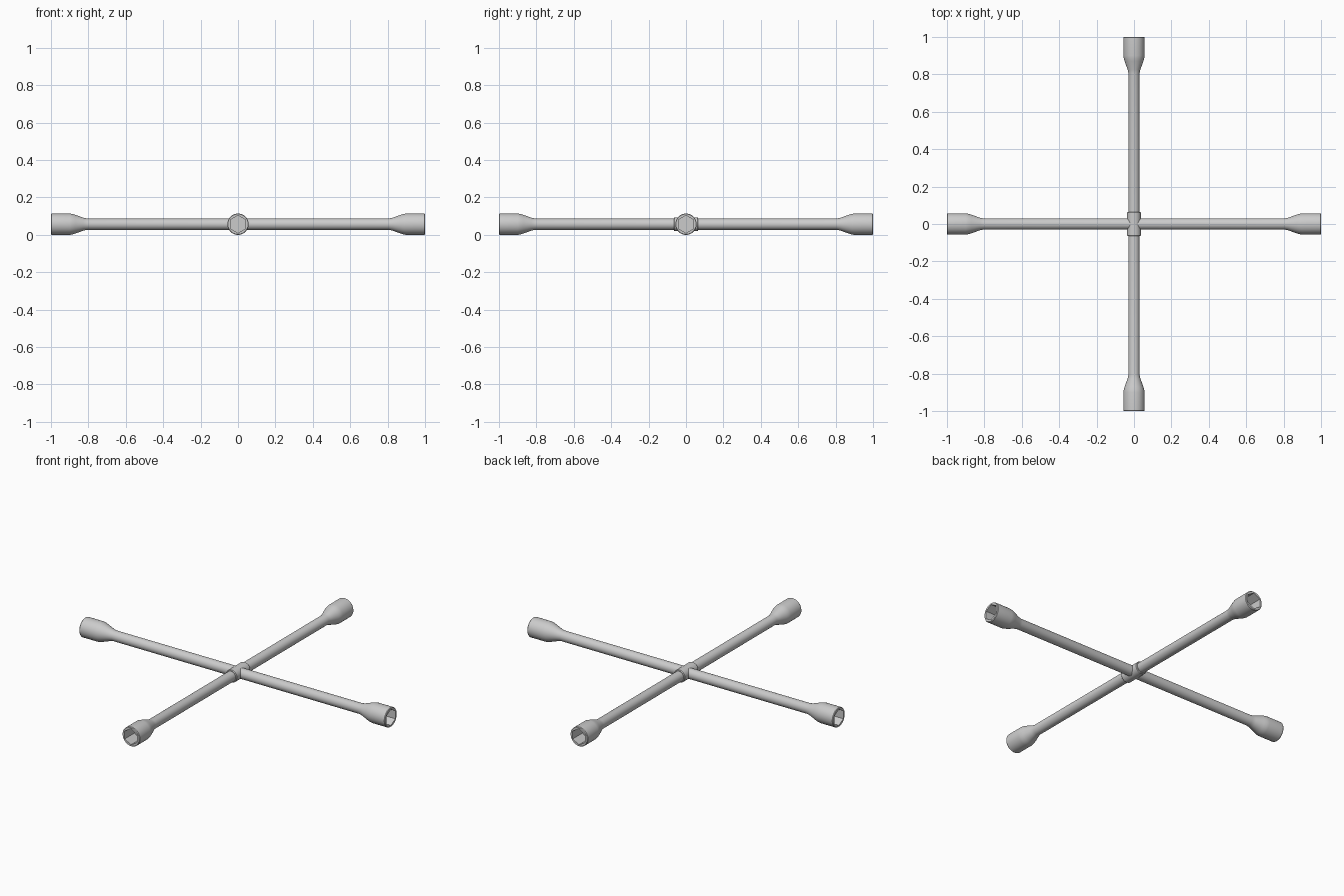
import bpy, bmesh
from math import pi, cos, sin, radians

if "Cube" in bpy.data.objects:
    bpy.data.objects.remove(bpy.data.objects["Cube"])

N = 48       # sides, a multiple of 6 so the hex corners land on vertices
Z = 0.057    # axis height


def ring(bm, t, r, hexagonal=False):
    verts = []
    for i in range(N):
        a = 2 * pi * i / N + pi / 2
        k = r
        if hexagonal:   # r is the corner radius, corner pointing up
            k = r * cos(pi / 6) / cos((a - pi / 2) % (pi / 3) - pi / 6)
        verts.append(bm.verts.new((t, k * cos(a), k * sin(a))))
    return verts


def lathe(name, sections, turn):
    bm = bmesh.new()
    rings = [ring(bm, *s) for s in sections]
    for a, b in zip(rings, rings[1:]):
        for i in range(N):
            j = (i + 1) % N
            bm.faces.new((a[i], a[j], b[j], b[i]))
    bm.faces.new(rings[0])
    bm.faces.new(rings[-1])
    bmesh.ops.recalc_face_normals(bm, faces=bm.faces)
    me = bpy.data.meshes.new(name)
    bm.to_mesh(me)
    bm.free()
    ob = bpy.data.objects.new(name, me)
    bpy.context.collection.objects.link(ob)
    ob.location.z = Z
    ob.rotation_euler.z = turn
    bpy.ops.object.select_all(action='DESELECT')
    ob.select_set(True)
    bpy.context.view_layer.objects.active = ob
    bpy.ops.object.shade_smooth_by_angle(angle=radians(30))


# Half profile: shaft, flare, socket rim, hex recess
half = [(0.805, 0.030), (0.825, 0.034), (0.87, 0.050), (0.885, 0.0545),
        (0.90, 0.057), (0.996, 0.057), (1.0, 0.054),
        (1.0, 0.047, True), (0.91, 0.047, True)]
full = [(-s[0],) + s[1:] for s in reversed(half)] + half

# Two crossing bars with a socket at every end
lathe("cross_bar", full, 0)
lathe("long_bar", full, pi / 2)

# Welded collar where the bars meet
lathe("centre_collar", [(-0.065, 0.029), (-0.065, 0.034), (-0.061, 0.037),
                        (0.061, 0.037), (0.065, 0.034), (0.065, 0.029)], pi / 2)
